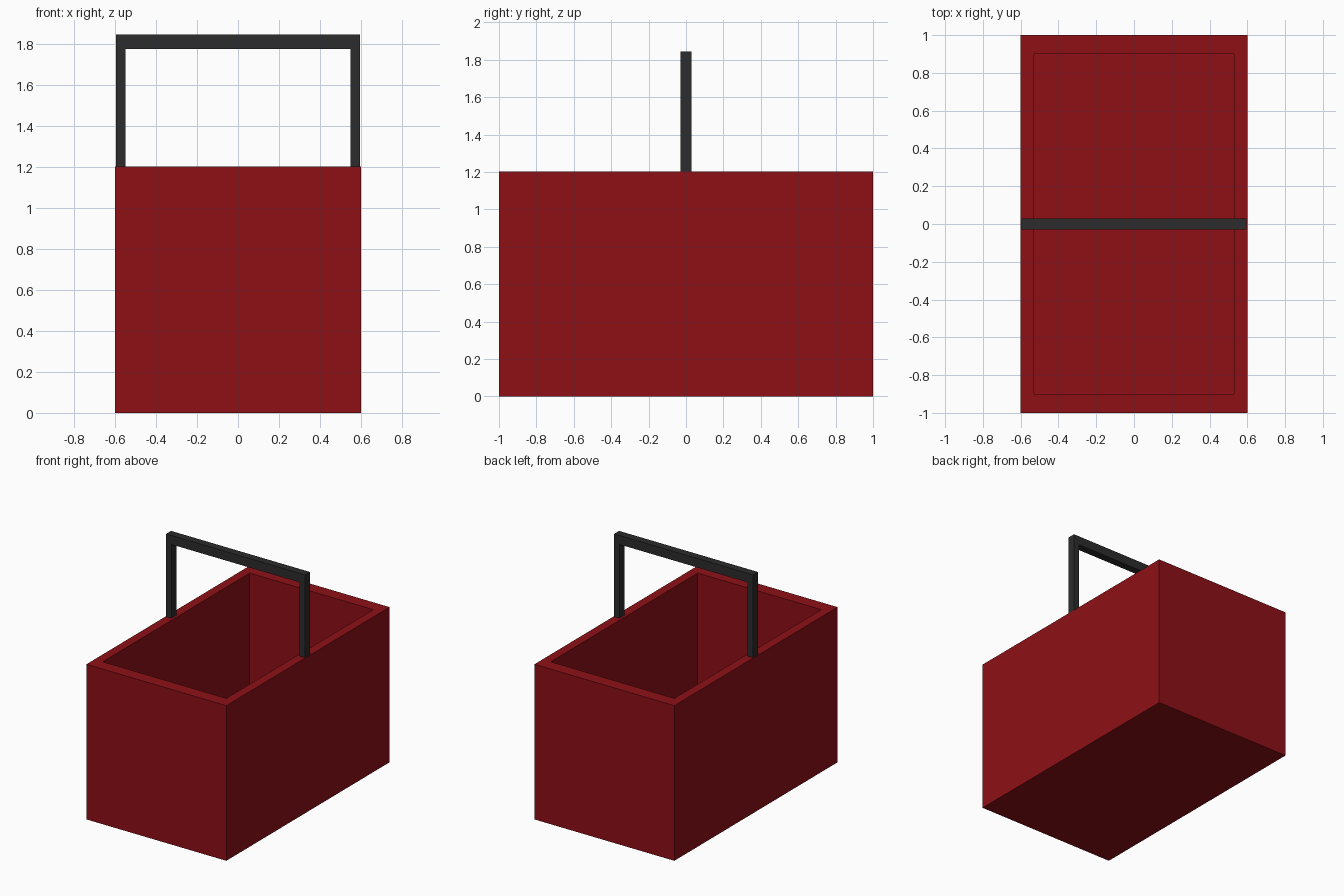
import bpy, bmesh
from mathutils import Vector

if "Cube" in bpy.data.objects:
    bpy.data.objects.remove(bpy.data.objects["Cube"])


def material(name, color):
    mat = bpy.data.materials.new(name)
    mat.diffuse_color = color
    mat.use_nodes = True
    mat.node_tree.nodes["Principled BSDF"].inputs["Base Color"].default_value = mat.diffuse_color
    return mat


def finish(bm, name, mat):
    bmesh.ops.recalc_face_normals(bm, faces=bm.faces)
    mesh = bpy.data.meshes.new(name)
    bm.to_mesh(mesh)
    bm.free()
    mesh.materials.append(mat)
    obj = bpy.data.objects.new(name, mesh)
    bpy.context.collection.objects.link(obj)
    return obj


red = material("red", (0.27, 0.005, 0.008, 1))
black = material("black", (0.025, 0.025, 0.025, 1))

HEIGHT, FLOOR = 1.203, 0.10

# Open-topped box: solid block, rim inset, then the inside pushed down
bm = bmesh.new()
bmesh.ops.create_cube(bm, size=1)
for v in bm.verts:
    v.co = Vector((v.co.x * 1.2, v.co.y * 2.0, (v.co.z + 0.5) * HEIGHT))
top = max(bm.faces, key=lambda f: f.calc_center_median().z)
bmesh.ops.inset_region(bm, faces=[top], thickness=0.05)
for v in top.verts:
    v.co.x = 0.53 if v.co.x > 0 else -0.53
    v.co.y = 0.90 if v.co.y > 0 else -0.90
inner = bmesh.ops.extrude_discrete_faces(bm, faces=[top])["faces"][0]
for v in inner.verts:
    v.co.z = FLOOR
finish(bm, "basket_body", red)

# Carrying handle: mirrored half outline of a square arch, given depth in y
half = [(0.595, HEIGHT), (0.595, 1.845), ]
inside = [(0.55, 1.775), (0.55, HEIGHT)]
outline = ([(-x, z) for x, z in half] + [(x, z) for x, z in reversed(half)]
           + [(x, z) for x, z in reversed(inside)] + [(-x, z) for x, z in inside])
bm = bmesh.new()
face = bm.faces.new([bm.verts.new((x, -0.03, z)) for x, z in outline])
side = bmesh.ops.extrude_face_region(bm, geom=[face])["geom"]
bmesh.ops.translate(bm, vec=(0, 0.06, 0),
                    verts=[g for g in side if isinstance(g, bmesh.types.BMVert)])
finish(bm, "carrying_handle", black)
